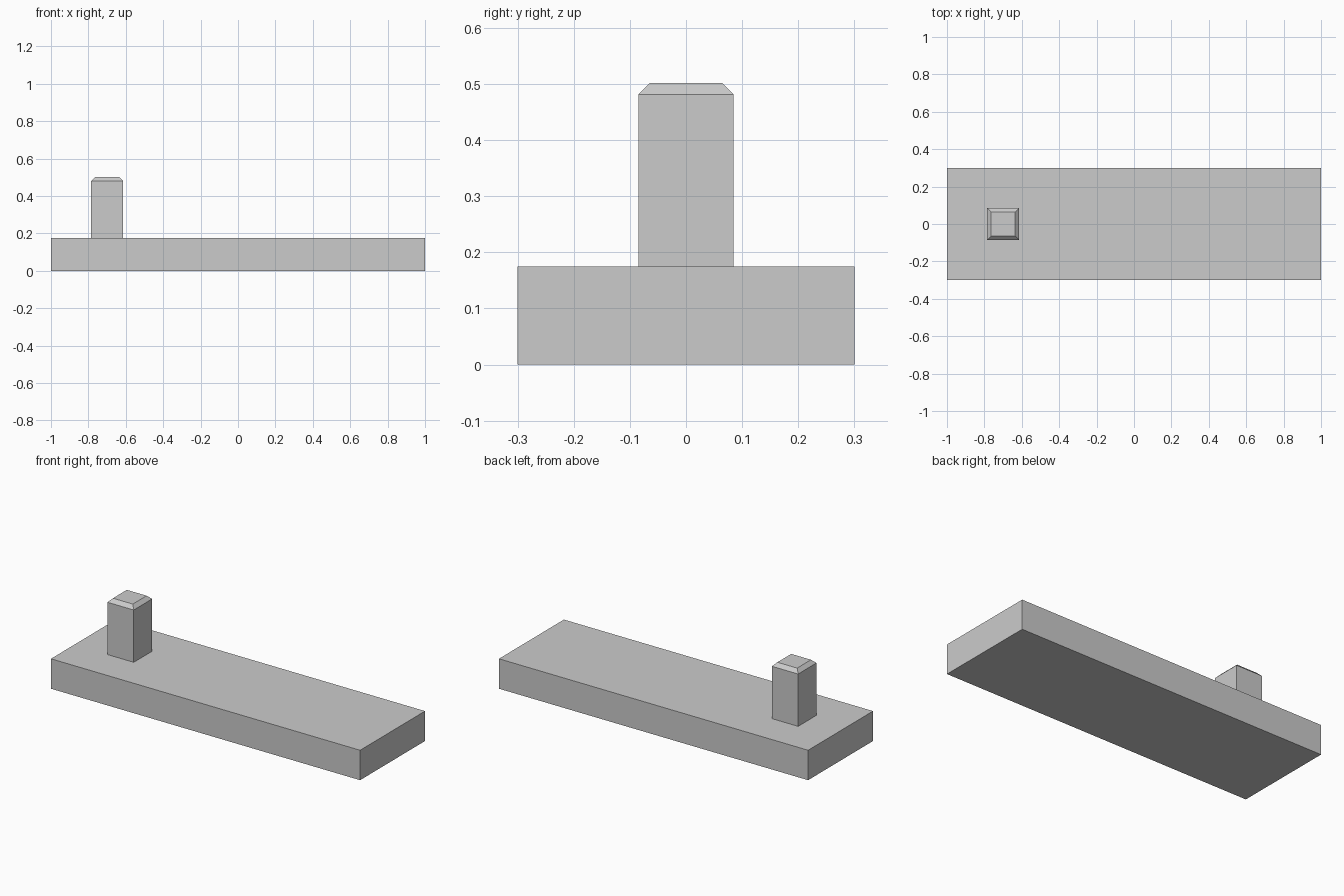
import bpy
import bmesh
from mathutils import Matrix, Vector

cube = bpy.data.objects.get("Cube")
if cube:
    bpy.data.objects.remove(cube, do_unlink=True)

# Single plain grey
grey = bpy.data.materials.new("light_grey")
grey.use_nodes = True
colour = (0.6, 0.6, 0.6, 1)
grey.diffuse_color = colour
grey.node_tree.nodes["Principled BSDF"].inputs["Base Color"].default_value = colour


def block(name, centre, size, top_chamfer=0):
    """Flat-shaded box, optionally with its top edges chamfered."""
    bm = bmesh.new()
    bmesh.ops.create_cube(bm, size=1, matrix=Matrix.LocRotScale(None, None, Vector(size)))
    if top_chamfer:
        top_edges = [e for e in bm.edges if all(v.co.z > 0 for v in e.verts)]
        bmesh.ops.bevel(bm, geom=top_edges, offset=top_chamfer,
                        offset_type='OFFSET', segments=1, affect='EDGES')
    mesh = bpy.data.meshes.new(name)
    bm.to_mesh(mesh)
    bm.free()
    mesh.materials.append(grey)
    obj = bpy.data.objects.new(name, mesh)
    obj.location = centre
    bpy.context.collection.objects.link(obj)
    return obj


base_height = 0.175
total_height = 0.502
post_height = total_height - base_height

# Long slab
block("base_slab", (0, 0, base_height / 2), (2, 0.6, base_height))

# Square post near the right end, with a chamfered top
block("post", (-0.7, 0, base_height + post_height / 2),
      (0.17, 0.17, post_height), top_chamfer=0.021)
